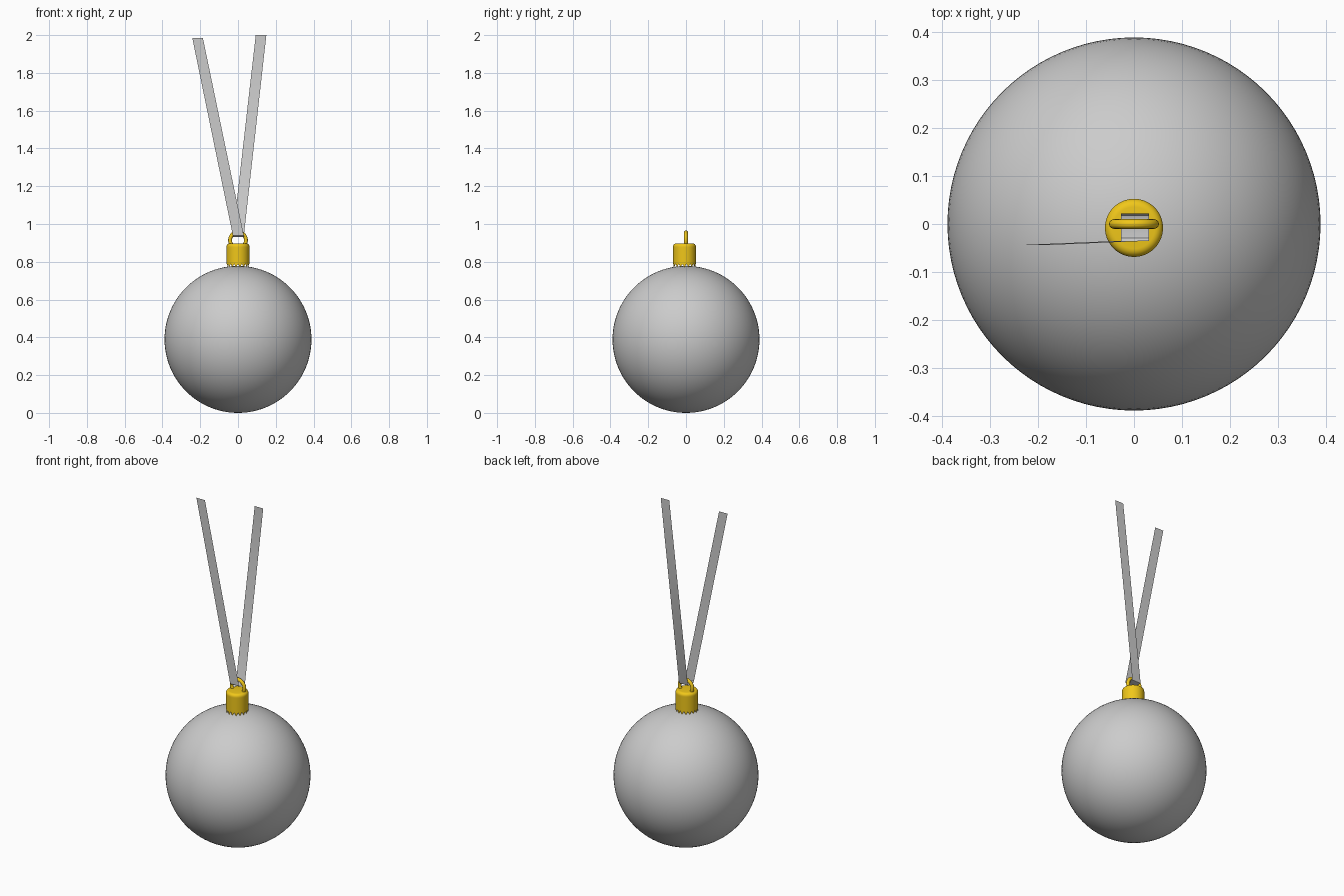
import bpy, bmesh
from math import sin, cos, pi

if "Cube" in bpy.data.objects:
    bpy.data.objects.remove(bpy.data.objects["Cube"])

gold = bpy.data.materials.new("gold")
gold.diffuse_color = (0.87, 0.57, 0.01, 1)
gold.use_nodes = True
gold.node_tree.nodes["Principled BSDF"].inputs["Base Color"].default_value = gold.diffuse_color


def make_object(name, verts, faces, mat=None, angle=40):
    me = bpy.data.meshes.new(name)
    me.from_pydata(verts, [], faces)
    ob = bpy.data.objects.new(name, me)
    bpy.context.collection.objects.link(ob)
    if mat:
        me.materials.append(mat)
    smooth(ob, angle)
    return ob


def smooth(ob, angle=40):
    bpy.ops.object.select_all(action='DESELECT')
    ob.select_set(True)
    bpy.context.view_layer.objects.active = ob
    bpy.ops.object.shade_smooth_by_angle(angle=angle * pi / 180)


# Ball
R = 0.389
bpy.ops.mesh.primitive_uv_sphere_add(segments=96, ring_count=48, radius=R, location=(0, 0, R))
ball = bpy.context.object
ball.name = "ball"
smooth(ball)

# Cap: turned shell with rounded shoulder and toothed lower rim
TEETH, STEPS = 18, 4
N = TEETH * STEPS
CY = -0.008
profile = [(0.0605, 0.771), (0.0605, 0.80), (0.0605, 0.875)]
profile += [(0.0435 + 0.017 * cos(a), 0.88 + 0.017 * sin(a))
            for a in [k * pi / 12 for k in range(7)]]
verts, faces = [], []
for j, (r, z) in enumerate(profile):
    for i in range(N):
        a = 2 * pi * i / N
        dz = 0.009 * (1 - cos(2 * pi * i / STEPS)) if j == 0 else 0
        verts.append((r * cos(a), CY + r * sin(a), z + dz))
for j in range(len(profile) - 1):
    for i in range(N):
        k = (i + 1) % N
        faces.append((j * N + i, j * N + k, (j + 1) * N + k, (j + 1) * N + i))
faces.append(tuple((len(profile) - 1) * N + i for i in range(N)))
make_object("cap", verts, faces, gold)

# Wire ring standing in the cap
bpy.ops.mesh.primitive_torus_add(major_radius=0.042, minor_radius=0.010, major_segments=48,
                                 minor_segments=16, location=(0, 0, 0.914),
                                 rotation=(pi / 2, 0, 0))
ring = bpy.context.object
ring.name = "hanging_ring"
ring.data.materials.append(gold)
smooth(ring)

# Ribbon: one thin strip folded under the ring, given as (left x, right x, y, z)
path = [(-0.242, -0.186, -0.044, 1.985),
        (-0.027, 0.031, -0.035, 0.938),
        (-0.027, 0.031, -0.029, 0.932),
        (-0.027, 0.031, 0.010, 0.930),
        (-0.027, 0.031, 0.018, 0.933),
        (-0.027, 0.031, 0.022, 0.940),
        (0.094, 0.150, 0.022, 2.0)]
verts = [p for l, r, y, z in path for p in ((l, y, z), (r, y, z))]
faces = [(2 * i, 2 * i + 1, 2 * i + 3, 2 * i + 2) for i in range(len(path) - 1)]
make_object("ribbon", verts, faces, angle=30)
